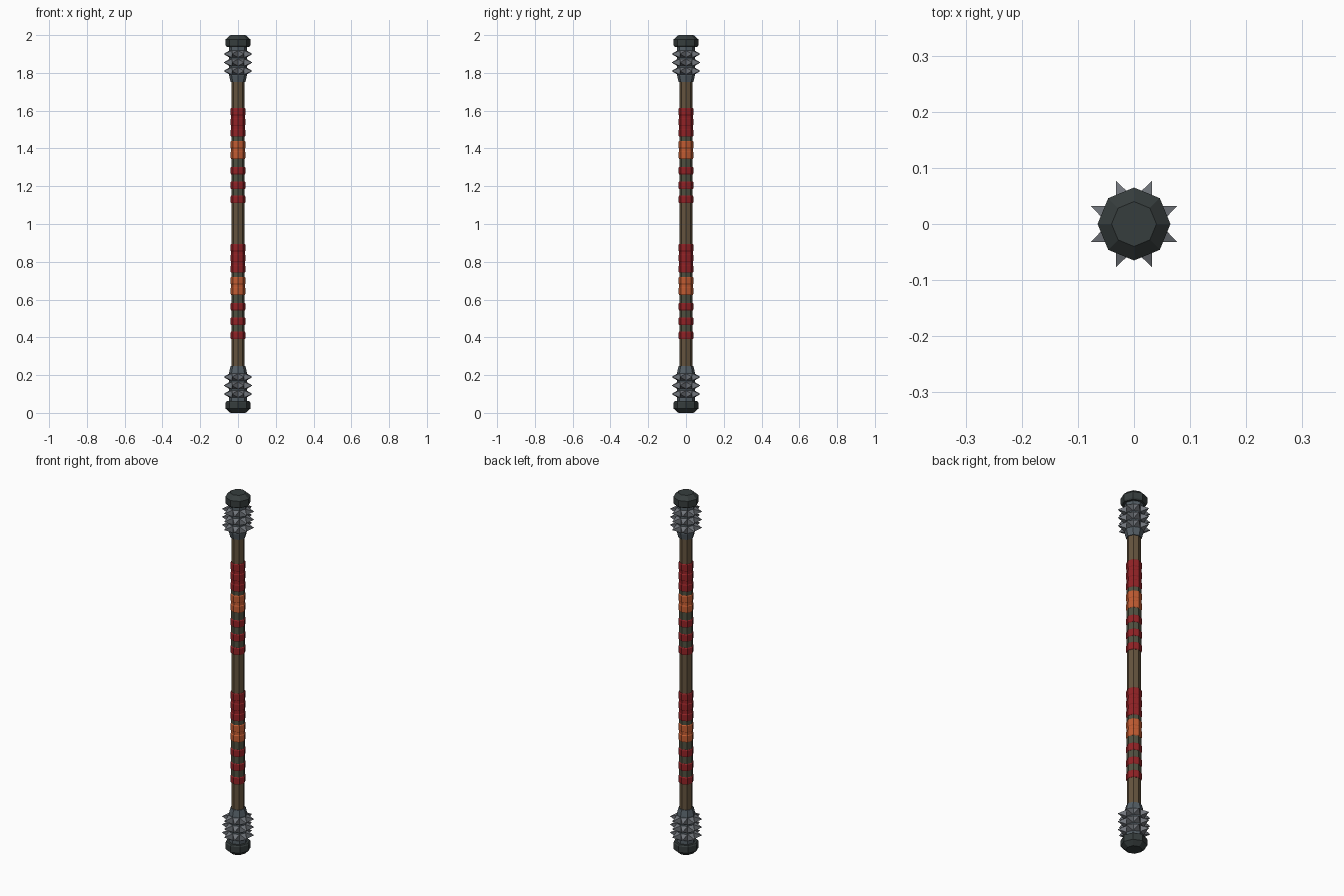
import bpy, bmesh, math
from mathutils import Vector

if "Cube" in bpy.data.objects:
    bpy.data.objects.remove(bpy.data.objects["Cube"])

SIDES = 8


def material(name, rgb):
    m = bpy.data.materials.new(name)
    lin = [(c / 255 / 12.92) if c < 11 else ((c / 255 + 0.055) / 1.055) ** 2.4 for c in rgb]
    m.diffuse_color = (*lin, 1)
    m.use_nodes = True
    m.node_tree.nodes["Principled BSDF"].inputs["Base Color"].default_value = m.diffuse_color
    return m


WOOD = material("brown wood", (101, 84, 62))
GRIP = material("olive wrap", (80, 80, 64))
RED = material("red cloth", (146, 34, 38))
ORANGE = material("orange cloth", (194, 92, 50))
STEEL = material("grey steel", (84, 94, 101))
SPIKE = material("pale steel", (112, 116, 122))
IRON = material("dark iron", (54, 61, 61))


def finish(bm, name, mat):
    bmesh.ops.recalc_face_normals(bm, faces=bm.faces)
    me = bpy.data.meshes.new(name)
    bm.to_mesh(me)
    bm.free()
    me.materials.append(mat)
    ob = bpy.data.objects.new(name, me)
    bpy.context.collection.objects.link(ob)
    return ob


def lathe(name, profile, mat, flip=False):
    """Closed octagonal turning from (radius, z) pairs; flip mirrors about z = 1."""
    bm = bmesh.new()
    rings = []
    for r, z in profile:
        z = 2 - z if flip else z
        rings.append([bm.verts.new((r * math.cos(i * math.tau / SIDES),
                                    r * math.sin(i * math.tau / SIDES), z))
                      for i in range(SIDES)])
    for a, b in zip(rings, rings[1:]):
        for i in range(SIDES):
            j = (i + 1) % SIDES
            bm.faces.new((a[i], a[j], b[j], b[i]))
    bm.faces.new(rings[0])
    bm.faces.new(rings[-1])
    return finish(bm, name, mat)


def spikes(name, heights, mat, flip=False):
    """Rings of four-sided spikes, one on every collar face."""
    bm = bmesh.new()
    for z in heights:
        z = 2 - z if flip else z
        for i in range(SIDES):
            a = (i + 0.5) * math.tau / SIDES
            out = Vector((math.cos(a), math.sin(a), 0))
            side = Vector((-out.y, out.x, 0))
            up = Vector((0, 0, 1))
            c = out * 0.043 + up * z
            base = [bm.verts.new(c + side * sx * 0.0175 + up * sz * 0.018)
                    for sx, sz in ((-1, -1), (1, -1), (1, 1), (-1, 1))]
            tip = bm.verts.new(out * 0.083 + up * z)
            bm.faces.new(base)
            for k in range(4):
                bm.faces.new((base[k], base[(k + 1) % 4], tip))
    return finish(bm, name, mat)


# long wooden shaft
lathe("shaft", [(0.034, 0.2), (0.034, 1.8)], WOOD)

# the two end heads: cap, collar and spikes
for label, flip in (("top", False), ("bottom", True)):
    lathe(label + "_cap", [(0.06, 1.938), (0.065, 1.945), (0.065, 1.978), (0.04, 2.0)], IRON, flip)
    lathe(label + "_collar", [(0.039, 1.752), (0.047, 1.785), (0.047, 1.94)], STEEL, flip)
    spikes(label + "_spikes", (1.9, 1.855, 1.81), SPIKE, flip)

# cloth bands on each half; same pattern repeated lower down
BANDS = [(1.595, RED), (1.54, RED), (1.482, RED), (1.42, ORANGE), (1.365, ORANGE),
         (1.283, RED), (1.205, RED), (1.13, RED)]
for label, shift in (("upper", 0), ("lower", -0.72)):
    # olive underlay beneath the bands
    lathe(label + "_underlay", [(0.0355, 1.12 + shift), (0.0355, 1.6 + shift)], GRIP)
    for n, (z, mat) in enumerate(BANDS):
        z += shift
        lathe(f"{label}_band_{n + 1}", [(0.036, z - 0.02), (0.039, z - 0.016),
                                        (0.039, z + 0.016), (0.036, z + 0.02)], mat)
    # narrow joins between touching bands
    lathe(label + "_red_join", [(0.0365, 1.482 + shift), (0.0365, 1.595 + shift)], RED)
    lathe(label + "_orange_join", [(0.0365, 1.365 + shift), (0.0365, 1.42 + shift)], ORANGE)
